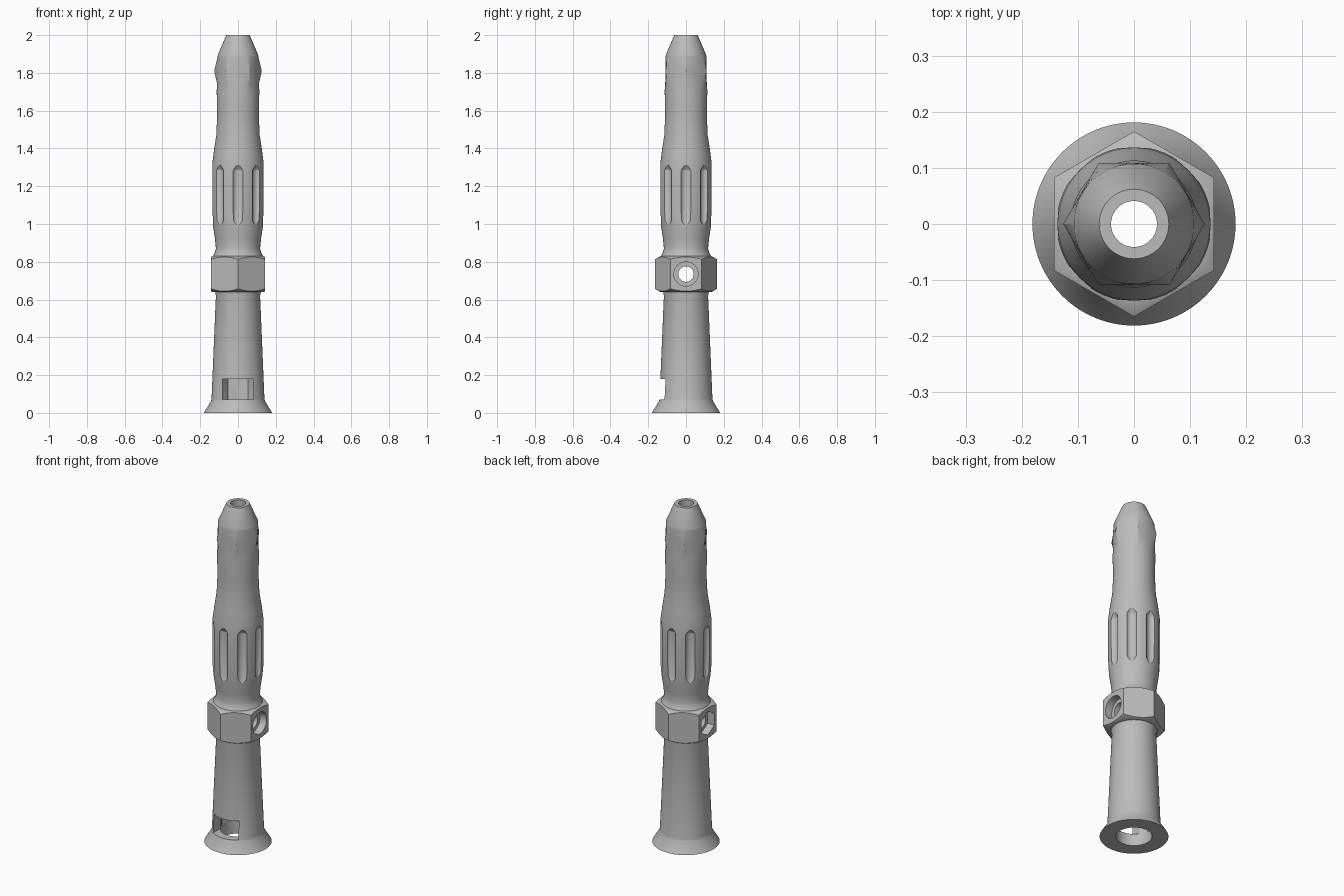
import bpy, math
from mathutils import Matrix, Vector

cube = bpy.data.objects.get("Cube")
if cube:
    bpy.data.objects.remove(cube)

grey = bpy.data.materials.new("plain grey")
grey.use_nodes = True
tone = (0.5, 0.5, 0.5, 1)
grey.diffuse_color = tone
grey.node_tree.nodes["Principled BSDF"].inputs["Base Color"].default_value = tone

HEX = math.pi / 3


def hex_factor(angle):
    """Radius of a unit hexagon with a corner on +x."""
    return math.cos(HEX / 2) / math.cos(angle % HEX - HEX / 2)


def lathe(name, profile, sides=96, spin=0.0, place=Matrix()):
    """Revolve (radius, height[, hexagon corner radius]) rings into a closed solid."""
    verts, faces = [], []
    for ring in profile:
        for i in range(sides):
            a = math.tau * i / sides + spin
            r = max(ring[0], ring[2] * hex_factor(a)) if len(ring) > 2 else ring[0]
            verts.append(place @ Vector((r * math.cos(a), r * math.sin(a), ring[1])))
    for j in range(len(profile) - 1):
        for i in range(sides):
            k = (i + 1) % sides
            faces.append((j * sides + i, j * sides + k, (j + 1) * sides + k, (j + 1) * sides + i))
    faces.append(tuple(reversed(range(sides))))
    faces.append(tuple(range((len(profile) - 1) * sides, len(profile) * sides)))
    mesh = bpy.data.meshes.new(name)
    mesh.from_pydata(verts, [], faces)
    mesh.materials.append(grey)
    obj = bpy.data.objects.new(name, mesh)
    bpy.context.collection.objects.link(obj)
    return obj


def combine(target, other, operation):
    """Boolean the other solid into the target, then discard it."""
    mod = target.modifiers.new("cut", 'BOOLEAN')
    mod.operation, mod.object, mod.solver = operation, other, 'EXACT'
    bpy.context.view_layer.objects.active = target
    bpy.ops.object.modifier_apply(modifier=mod.name)
    bpy.data.objects.remove(other)


# Turned body: foot flange, tapered stem, swelling grip, ridged tip
body = lathe("tube_body", [
    (0.181, 0), (0.143, 0.062), (0.140, 0.075), (0.117, 0.62), (0.121, 0.64),
    (0.137, 0.655), (0.137, 0.815), (0.135, 0.825), (0.122, 0.85), (0.117, 0.87),
    (0.122, 0.92), (0.131, 0.98), (0.136, 1.04), (0.138, 1.15), (0.138, 1.25),
    (0.136, 1.32), (0.126, 1.40), (0.115, 1.47), (0.110, 1.58), (0.113, 1.705),
    (0.110, 1.74), (0.106, 1.81, 0.126), (0.108, 1.885), (0.107, 1.895), (0.062, 2.0)])

# Hexagonal collar with chamfered corners
collar = lathe("collar", [(0.165, 0.6), (0.165, 0.9)], 6, math.pi / 2)
chamfer = lathe("chamfer", [(0.135, 0.64), (0.17, 0.66), (0.17, 0.81), (0.135, 0.83)])
combine(collar, chamfer, 'INTERSECT')
combine(body, collar, 'UNION')

# Eight shallow grip flutes with tapered ends
for i in range(8):
    place = Matrix.Rotation(i * math.tau / 8, 4, 'Z') @ Matrix.Translation((0.15, 0, 0))
    flute = lathe("flute", [(0.006, 0.97), (0.03, 1.02), (0.03, 1.285), (0.006, 1.325)], 24, 0, place)
    combine(body, flute, 'DIFFERENCE')

# Central bore, wide foot opening and hexagonal pocket
combine(body, lathe("bore", [(0.041, -0.1), (0.041, 2.1)], 64), 'DIFFERENCE')
combine(body, lathe("foot_hole", [(0.095, -0.1), (0.095, 0.12)], 64), 'DIFFERENCE')
combine(body, lathe("pocket", [(0.105, 0.07), (0.105, 0.181)], 6), 'DIFFERENCE')

# Front window into the pocket
slot = lathe("window", [(0.082 * 2 ** 0.5, 0), (0.082 * 2 ** 0.5, 0.2)], 4, math.pi / 4,
             Matrix.Translation((0, 0, 0.125)) @ Matrix.Rotation(math.pi / 2, 4, 'X')
             @ Matrix.Diagonal((1, 0.055 / 0.082, 1, 1)))
combine(body, slot, 'DIFFERENCE')

# Cross hole through the collar: round recess on one side, hexagonal on the other
cross = Matrix.Translation((0, 0, 0.735)) @ Matrix.Rotation(math.pi / 2, 4, 'Y')
for name, r, start, end, sides in (("cross_hole", 0.041, -0.3, 0.3, 48),
                                   ("round_recess", 0.064, 0.1, 0.3, 48),
                                   ("hex_recess", 0.07, -0.3, -0.1, 6)):
    combine(body, lathe(name, [(r, start), (r, end)], sides, 0, cross), 'DIFFERENCE')

# Smooth curved surfaces while keeping edges crisp
bpy.ops.object.select_all(action='DESELECT')
body.select_set(True)
bpy.context.view_layer.objects.active = body
bpy.ops.object.shade_smooth_by_angle(angle=math.radians(30))
